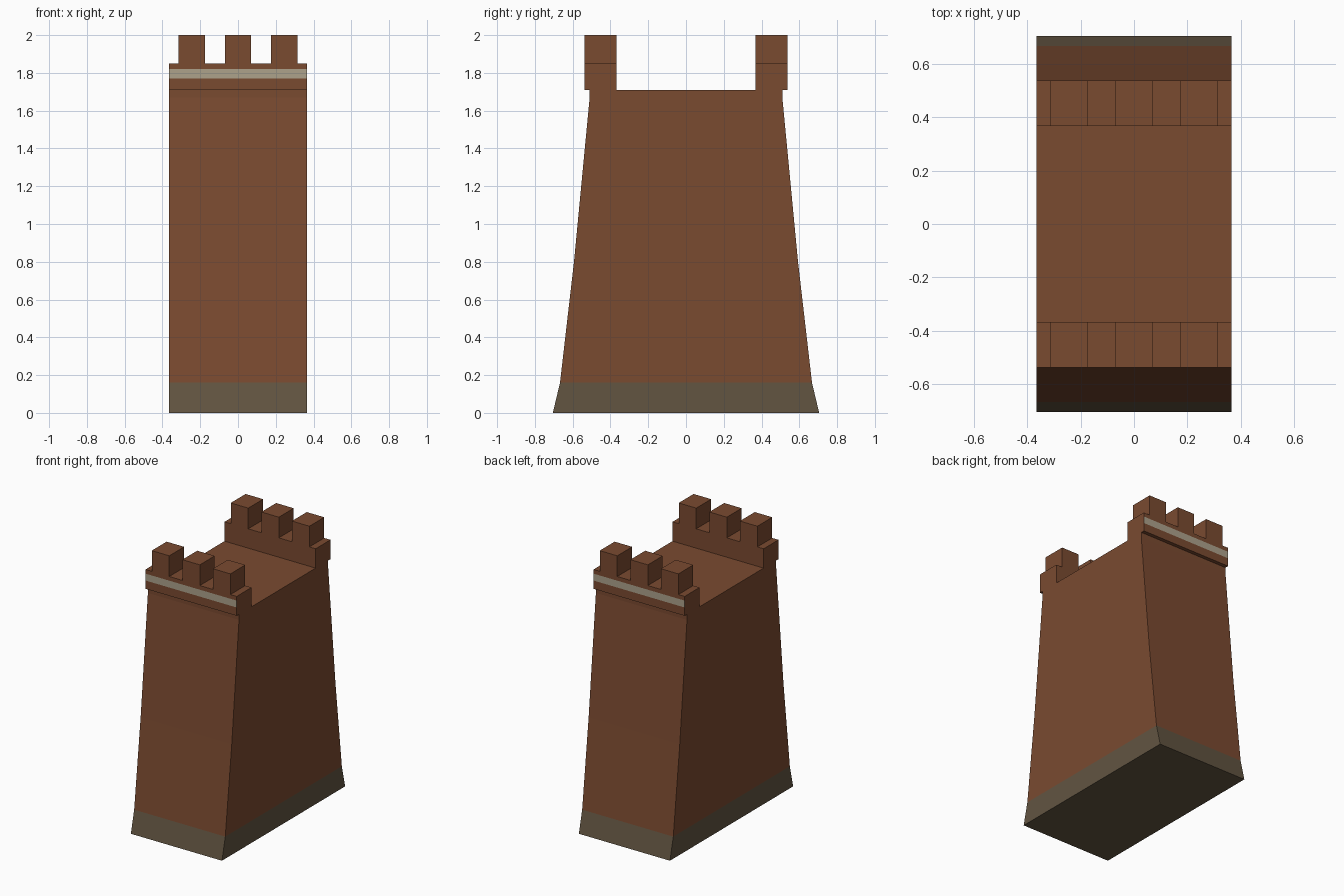
import bpy, bmesh
from mathutils import Vector

if "Cube" in bpy.data.objects:
    bpy.data.objects.remove(bpy.data.objects["Cube"])

HALF_X = 0.365
BASE_TOP, BAND_LOW, BAND_HIGH, WALL_TOP, TOP = 0.16, 1.77, 1.82, 1.85, 2.0
MERLONS = [(-0.315, -0.175), (-0.07, 0.07), (0.175, 0.315)]


def material(name, rgb):
    m = bpy.data.materials.new(name)
    m.diffuse_color = (*rgb, 1)
    m.use_nodes = True
    m.node_tree.nodes["Principled BSDF"].inputs["Base Color"].default_value = m.diffuse_color
    return m


# Right half of the side silhouette (y, z), bottom to the walkway
half = [(0.705, 0), (0.667, BASE_TOP), (0.593, 0.8), (0.51, 1.67), (0.51, 1.71),
        (0.537, 1.71), (0.537, WALL_TOP), (0.367, WALL_TOP), (0.367, 1.71)]
outline = half + [(-y, z) for y, z in reversed(half)]

# Tower body with both parapets: one silhouette extruded across x
bm = bmesh.new()
face = bm.faces.new([bm.verts.new((-HALF_X, y, z)) for y, z in outline])
ext = bmesh.ops.extrude_face_region(bm, geom=[face])
bmesh.ops.translate(bm, vec=(2 * HALF_X, 0, 0),
                    verts=[g for g in ext["geom"] if isinstance(g, bmesh.types.BMVert)])
bmesh.ops.recalc_face_normals(bm, faces=bm.faces[:])
ends = [f for f in bm.faces if len(f.verts) > 4]
bmesh.ops.triangulate(bm, faces=ends)


def cut(co, no):
    bmesh.ops.bisect_plane(bm, geom=bm.verts[:] + bm.edges[:] + bm.faces[:],
                           dist=1e-5, plane_co=co, plane_no=no)


# Cut lines for the stone base, the pale band and the merlons
for z in (BASE_TOP, BAND_LOW, BAND_HIGH):
    cut((0, 0, z), (0, 0, 1))
for pair in MERLONS:
    for x in pair:
        cut((x, 0, 0), (1, 0, 0))

# Raise the merlons out of the parapet tops
tops = []
for f in bm.faces:
    c = f.calc_center_median()
    if abs(c.z - WALL_TOP) < 1e-4 and any(a < c.x < b for a, b in MERLONS):
        tops.append(f)
ext = bmesh.ops.extrude_face_region(bm, geom=tops)
bmesh.ops.translate(bm, vec=(0, 0, TOP - WALL_TOP),
                    verts=[g for g in ext["geom"] if isinstance(g, bmesh.types.BMVert)])
left = [f for f in tops if f.is_valid]
if left:
    bmesh.ops.delete(bm, geom=left, context='FACES')
bmesh.ops.recalc_face_normals(bm, faces=bm.faces[:])

# Colours by height, the band only on the outer parapet faces
for f in bm.faces:
    c = f.calc_center_median()
    if c.z < BASE_TOP:
        f.material_index = 1
    elif BAND_LOW < c.z < BAND_HIGH and abs(c.y) > 0.53 and abs(f.normal.y) > 0.9:
        f.material_index = 2

mesh = bpy.data.meshes.new("wall_tower")
bm.to_mesh(mesh)
bm.free()
mesh.materials.append(material("brick brown", (0.195, 0.069, 0.030)))
mesh.materials.append(material("base stone", (0.122, 0.089, 0.053)))
mesh.materials.append(material("pale band", (0.42, 0.36, 0.26)))
obj = bpy.data.objects.new("wall_tower", mesh)
bpy.context.collection.objects.link(obj)
